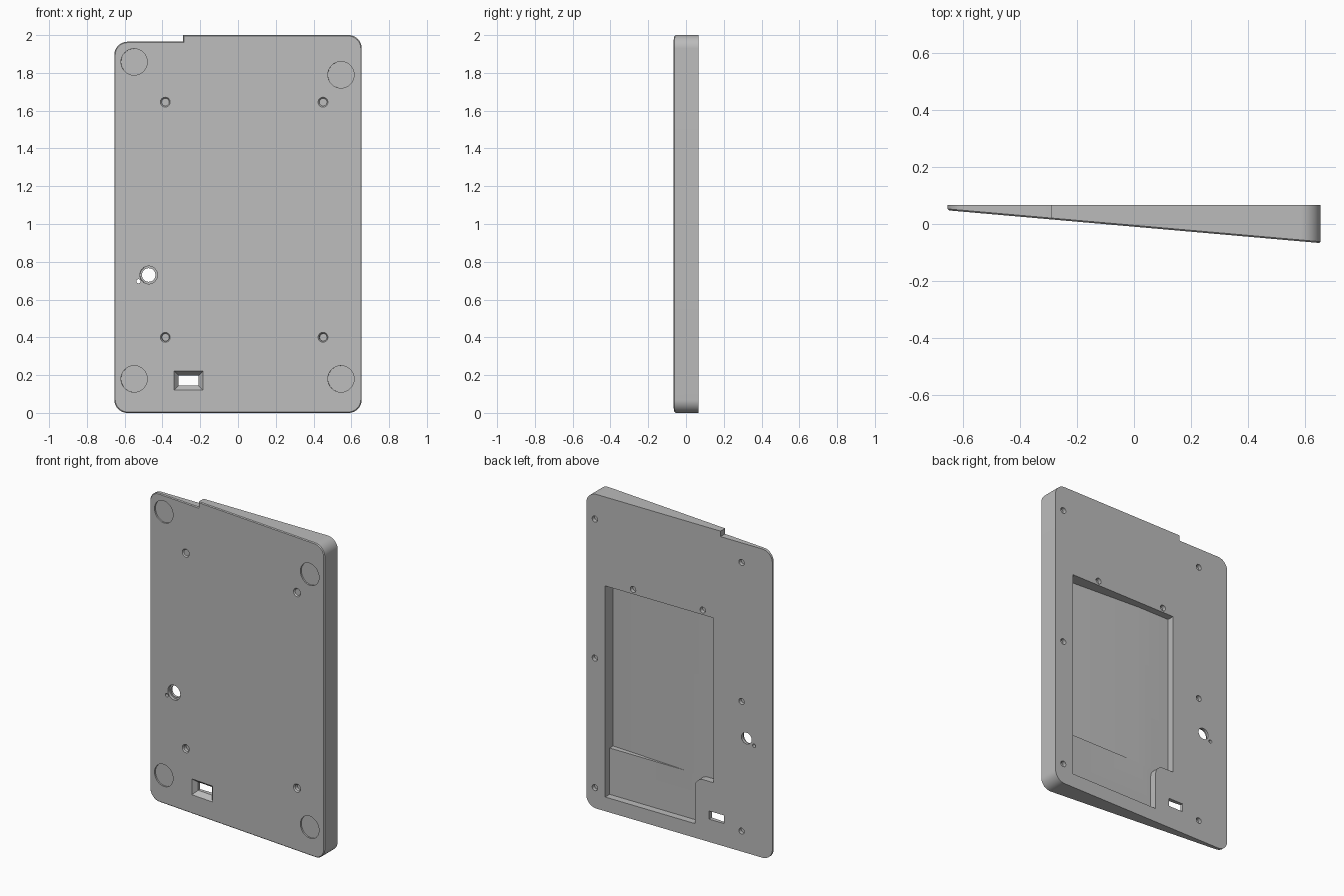
import bpy
import bmesh
import math
from mathutils import Matrix, Vector

if "Cube" in bpy.data.objects:
    bpy.data.objects.remove(bpy.data.objects["Cube"], do_unlink=True)

HALF_W, TOP, BACK = 0.655, 2.0, 0.067
THIN_EDGE, SLOPE = 0.048, -0.0878
TILT = math.atan(SLOPE)


def front_y(x):
    """Depth of the sloping front face at a given x."""
    return THIN_EDGE + SLOPE * (x + HALF_W)


def arc(cx, cz, r, start, end, steps=12):
    angles = [math.radians(start + (end - start) * i / steps) for i in range(steps + 1)]
    return [(cx + r * math.cos(a), cz + r * math.sin(a)) for a in angles]


def finish(bm, name):
    bmesh.ops.recalc_face_normals(bm, faces=bm.faces[:])
    mesh = bpy.data.meshes.new(name)
    bm.to_mesh(mesh)
    bm.free()
    obj = bpy.data.objects.new(name, mesh)
    bpy.context.collection.objects.link(obj)
    return obj


def loft(front, back):
    """Closed solid between two matching point loops."""
    bm = bmesh.new()
    a = [bm.verts.new(p) for p in front]
    b = [bm.verts.new(p) for p in back]
    face = bm.faces.new(a)
    bm.faces.new(b)
    for i in range(len(a)):
        j = (i + 1) % len(a)
        bm.faces.new((a[i], a[j], b[j], b[i]))
    bmesh.ops.recalc_face_normals(bm, faces=bm.faces[:])
    return bm, face


def cut(cutter):
    """Subtract a cutter from the plate, then discard it."""
    cutter.hide_render = True
    mod = plate.modifiers.new("cut", 'BOOLEAN')
    mod.operation = 'DIFFERENCE'
    mod.solver = 'EXACT'
    mod.object = cutter
    bpy.context.view_layer.objects.active = plate
    bpy.ops.object.modifier_apply(modifier=mod.name)
    bpy.data.objects.remove(cutter, do_unlink=True)


def drill(x, z, r_front, r_back, y0, y1, tilt=0.0):
    """Round cutter running along y between two offsets from the pivot."""
    pivot = front_y(x)
    bm = bmesh.new()
    bmesh.ops.create_cone(bm, cap_ends=True, segments=32, radius1=r_front,
                          radius2=r_back, depth=y1 - y0)
    bm.transform(Matrix.Translation((x, pivot, z)) @ Matrix.Rotation(tilt, 4, 'Z')
                 @ Matrix.Translation((0, (y0 + y1) / 2, 0))
                 @ Matrix.Rotation(-math.pi / 2, 4, 'X'))
    cut(finish(bm, "drill_cutter"))


# Wedge plate: rounded outline with a lowered top corner
R, NOTCH_X, NOTCH_Z = 0.07, -0.29, 1.965
inner = HALF_W - R
outline = (arc(inner, R, R, -90, 0) + arc(inner, TOP - R, R, 0, 90)
           + [(NOTCH_X, TOP), (NOTCH_X, NOTCH_Z)]
           + arc(-inner, NOTCH_Z - R, R, 90, 180) + arc(-inner, R, R, 180, 270))
bm, front_face = loft([(x, front_y(x), z) for x, z in outline],
                      [(x, BACK, z) for x, z in outline])
bmesh.ops.bevel(bm, geom=list(front_face.edges), offset=0.005, segments=1,
                affect='EDGES', clamp_overlap=True)
plate = finish(bm, "wedge_base_plate")

# Deep sloping part of the back pocket
FLOOR = BACK - 0.045
P_LEFT, P_RIGHT, P_TOP, STEP = 0.522, -0.242, 1.434, 0.385
section = [(-0.02, FLOOR), (P_LEFT, BACK - 0.08), (P_LEFT, 0.2), (-0.02, 0.2)]
bm, _ = loft([(x, y, STEP) for x, y in section], [(x, y, P_TOP) for x, y in section])
cut(finish(bm, "deep_pocket_cutter"))

# Shallow L-shaped pocket with a rounded inside corner
pocket = ([(P_LEFT, 0.09), (-0.109, 0.09)]
          + arc(-0.169, STEP - 0.06, 0.06, 0, 90, 8)
          + [(P_RIGHT, STEP), (P_RIGHT, P_TOP), (P_LEFT, P_TOP)])
bm, _ = loft([(x, FLOOR, z) for x, z in pocket], [(x, 0.2, z) for x, z in pocket])
cut(finish(bm, "pocket_cutter"))

# Shallow round foot recesses on the front
for x, z in [(-0.55, 1.858), (0.545, 1.79), (-0.55, 0.18), (0.545, 0.18)]:
    drill(x, z, R, R, -0.05, 0.009, TILT)

# Blind mounting holes on the front, with countersinks
for x in (-0.385, 0.45):
    for z in (0.4, 1.645):
        drill(x, z, 0.02, 0.02, -0.05, 0.028, TILT)
        drill(x, z, 0.028, 0.02, -0.002, 0.007, TILT)

# Blind screw holes on the back
screws = [(x, z) for x in (0.595, -0.438) for z in (0.13, 0.955, 1.84)]
screws += [(0.326, 1.464), (-0.165, 1.464)]
for x, z in screws:
    thickness = BACK - front_y(x)
    drill(x, z, 0.019, 0.019, thickness - 0.024, thickness + 0.05)

# Button hole with counterbore, and a pin hole beside it
drill(-0.473, 0.73, 0.036, 0.036, -0.1, 0.2)
drill(-0.473, 0.73, 0.047, 0.047, -0.05, 0.018, TILT)
drill(-0.527, 0.697, 0.011, 0.011, -0.1, 0.2)


# Connector slot with a flared front opening
def rectangle(half_w, half_h, y):
    cx, cz = -0.262, 0.171
    return [Vector((cx + sx * half_w, y(cx + sx * half_w), cz + sz * half_h))
            for sx, sz in ((-1, -1), (1, -1), (1, 1), (-1, 1))]


bm, _ = loft(rectangle(0.052, 0.026, lambda x: -0.2), rectangle(0.052, 0.026, lambda x: 0.2))
cut(finish(bm, "slot_cutter"))
bm, _ = loft(rectangle(0.078, 0.052, lambda x: front_y(x) - 0.002),
             rectangle(0.052, 0.026, lambda x: front_y(x) + 0.03))
cut(finish(bm, "slot_flare_cutter"))

# Grey plastic material
grey = bpy.data.materials.new("grey_plastic")
grey.use_nodes = True
colour = (0.5, 0.5, 0.5, 1.0)
grey.diffuse_color = colour
grey.node_tree.nodes["Principled BSDF"].inputs["Base Color"].default_value = colour
plate.data.materials.clear()
plate.data.materials.append(grey)
for polygon in plate.data.polygons:
    polygon.material_index = 0

# Smooth the rounded walls, keep the edges sharp
bpy.ops.object.select_all(action='DESELECT')
plate.select_set(True)
bpy.context.view_layer.objects.active = plate
bpy.ops.object.shade_smooth_by_angle(angle=math.radians(30))
